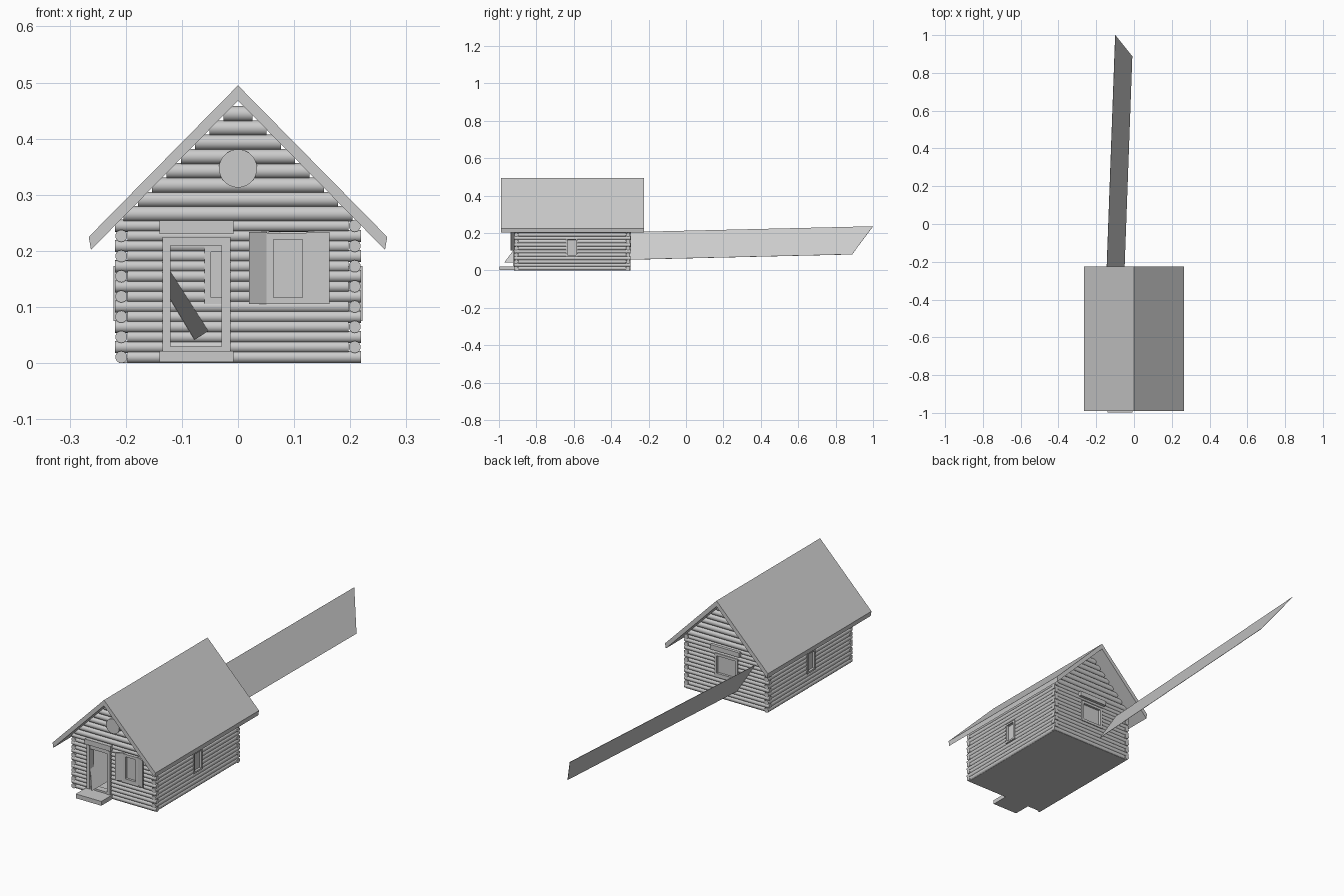
import bpy, bmesh, math
from mathutils import Vector, Matrix

if "Cube" in bpy.data.objects:
    bpy.data.objects.remove(bpy.data.objects["Cube"])

X, R, PITCH = 0.208, 0.0108, 0.018       # wall centre line, log radius, row spacing
FRONT, BACK = -0.907, -0.309             # wall centre lines in y


def finish(name, bm, smooth=False):
    bmesh.ops.recalc_face_normals(bm, faces=bm.faces)
    me = bpy.data.meshes.new(name)
    bm.to_mesh(me)
    bm.free()
    ob = bpy.data.objects.new(name, me)
    bpy.context.collection.objects.link(ob)
    if smooth:
        bpy.ops.object.select_all(action='DESELECT')
        ob.select_set(True)
        bpy.context.view_layer.objects.active = ob
        bpy.ops.object.shade_smooth_by_angle(angle=math.radians(40))
    return ob


def add_box(bm, x0, x1, y0, y1, z0, z1):
    m = Matrix.Translation(((x0 + x1) / 2, (y0 + y1) / 2, (z0 + z1) / 2))
    m = m @ Matrix.Diagonal((x1 - x0, y1 - y0, z1 - z0, 1))
    bmesh.ops.create_cube(bm, size=1, matrix=m)


def box(name, *dims):
    bm = bmesh.new()
    add_box(bm, *dims)
    return finish(name, bm)


def add_log(bm, a, b, r=R):
    a, b = Vector(a), Vector(b)
    rot = (b - a).to_track_quat('Z', 'Y').to_matrix().to_4x4()
    bmesh.ops.create_cone(bm, cap_ends=True, segments=14, radius1=r, radius2=r,
                          depth=(b - a).length, matrix=Matrix.Translation((a + b) / 2) @ rot)


def prism(name, pts, vec):
    """Flat outline pushed along a vector."""
    bm = bmesh.new()
    f = bm.faces.new([bm.verts.new(p) for p in pts])
    g = bmesh.ops.extrude_face_region(bm, geom=[f], use_keep_orig=True)
    bmesh.ops.translate(bm, vec=vec, verts=[v for v in g['geom'] if isinstance(v, bmesh.types.BMVert)])
    return finish(name, bm)


def spans(lo, hi, z, holes):
    """Split a log row around the openings it meets."""
    out, start = [], lo
    for a, b, z0, z1 in sorted(holes):
        if z0 < z < z1:
            out.append((start, a))
            start = b
    return out + [(start, hi)]


def window(name, axis, wall, sign, c, half, z0, z1, bar=0.012):
    """Frame with a recessed pane; axis is the direction the wall runs in."""
    def part(bm, a0, a1, d0, d1, p, q):
        e0, e1 = sorted((wall + sign * d0, wall + sign * d1))
        if axis == 'x':
            add_box(bm, a0, a1, e0, e1, p, q)
        else:
            add_box(bm, e0, e1, a0, a1, p, q)
    bm = bmesh.new()
    for s in (-1, 1):
        a0, a1 = sorted((c + s * half, c + s * (half - bar)))
        part(bm, a0, a1, -0.012, 0.014, z0, z1)
    part(bm, c - half + bar, c + half - bar, -0.012, 0.014, z0, z0 + bar)
    part(bm, c - half + bar, c + half - bar, -0.012, 0.014, z1 - bar, z1)
    finish(name + "_frame", bm)
    bm = bmesh.new()
    part(bm, c - half + bar, c + half - bar, -0.003, 0.003, z0 + bar, z1 - bar)
    finish(name + "_pane", bm)


# log walls with interlocking corners
front_holes = [(-0.13, -0.02, 0.025, 0.222), (0.055, 0.125, 0.108, 0.232)]
back_holes = [(-0.055, 0.055, 0.108, 0.208)]
side_holes = [(-0.637, -0.583, 0.08, 0.17)]
walls = {n: bmesh.new() for n in ("front", "back", "left", "right")}
for k in range(14):
    z = 0.0108 + k * PITCH
    even = k % 2 == 0
    lo, hi = (-0.197, 0.219) if even else (-0.219, 0.197)
    for n, y, holes in (("front", FRONT, front_holes), ("back", BACK, back_holes)):
        for a, b in spans(lo, hi, z, holes):
            add_log(walls[n], (a, y, z), (b, y, z))
    for n, s, full in (("left", -1, even), ("right", 1, not even)):
        lo, hi = (-0.919, -0.297) if full else (-0.896, -0.32)
        for a, b in spans(lo, hi, z, side_holes):
            add_log(walls[n], (s * X, a, z), (s * X, b, z))
# gable logs shorten towards the ridge
for k in range(8):
    z = 0.266 + k * 0.0255
    for n, y in (("front", FRONT), ("back", BACK)):
        add_log(walls[n], (z - 0.47, y, z), (0.47 - z, y, z), 0.0138)
for n, bm in walls.items():
    finish(n + "_log_wall", bm, True)

box("floor", -0.212, 0.212, -0.912, -0.304, 0, 0.008)

# pitched roof, one slab each side
for n, s in (("left", -1), ("right", 1)):
    prism(n + "_roof", [(0, -0.99, 0.495), (s * 0.266, -0.99, 0.225),
                        (s * 0.262, -0.99, 0.202), (0, -0.99, 0.468)], (0, 0.765, 0))

# doorway and step
bm = bmesh.new()
add_box(bm, -0.135, -0.12, -0.925, -0.893, 0.022, 0.225)
add_box(bm, -0.029, -0.013, -0.925, -0.893, 0.022, 0.225)
add_box(bm, -0.12, -0.029, -0.923, -0.893, 0.21, 0.225)
add_box(bm, -0.12, -0.029, -0.923, -0.893, 0.022, 0.03)
finish("door_frame", bm)
box("door_lintel", -0.14, -0.008, -0.932, -0.9, 0.23, 0.254)
box("door_step", -0.14, -0.008, -0.998, -0.905, 0.002, 0.022)

# windows
window("front_window", 'x', FRONT, -1, 0.089, 0.038, 0.105, 0.232)
window("back_window", 'x', BACK, 1, 0, 0.06, 0.105, 0.21)
box("back_lintel", -0.075, 0.075, -0.318, -0.285, 0.226, 0.248)
for n, s in (("left", -1), ("right", 1)):
    window(n + "_window", 'y', s * X, s, -0.61, 0.031, 0.075, 0.173, 0.008)

# half-open shutters
for n, h, t in (("left", 0.052, 0.02), ("right", 0.122, 0.163)):
    prism(n + "_shutter", [(h, -0.919, 0.105), (t, -0.937, 0.105),
                           (t, -0.937, 0.234), (h, -0.919, 0.234)], (0, 0.005, 0))

# round gable window
bm = bmesh.new()
add_log(bm, (0, -0.927, 0.347), (0, -0.9, 0.347), 0.034)
bmesh.ops.delete(bm, geom=bm.verts[:], context='VERTS')
bmesh.ops.create_cone(bm, cap_ends=True, segments=32, radius1=0.034, radius2=0.034, depth=0.025,
                      matrix=Matrix.Translation((0, -0.913, 0.347)) @ Matrix.Rotation(math.pi / 2, 4, 'X'))
finish("gable_window", bm, True)

# long slanted door panel running through the house
along = Vector((0.068, 1.86, 0.044))
top, low = Vector((-0.1, 1.0, 0.235)), Vector((-0.01, 0.888, 0.085))
prism("long_door_panel", [top, low, low - along, top - along], (0.0012, 0, 0.0008))
